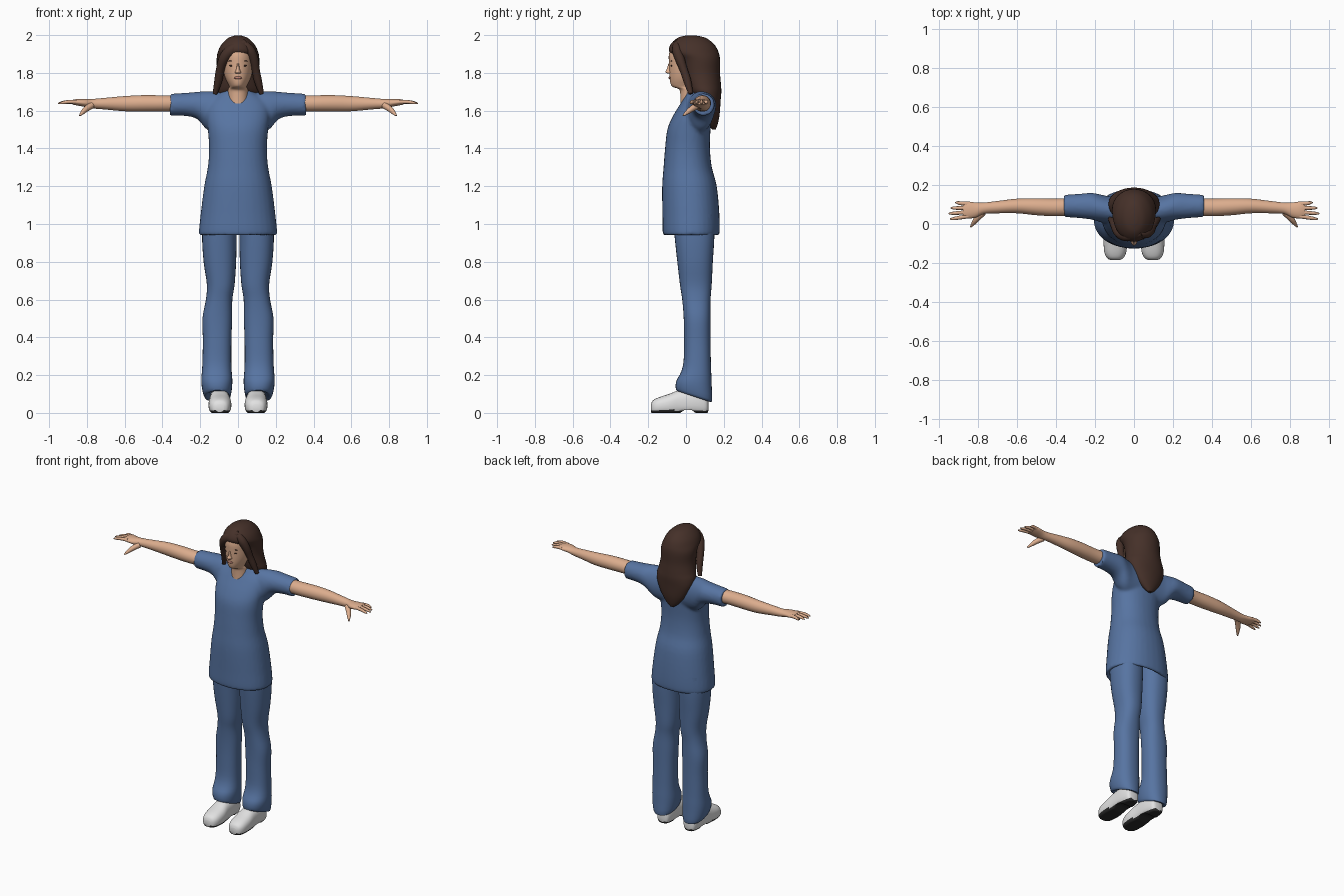
import bpy
import bmesh
from math import cos, sin, pi, copysign
from mathutils import Vector

cube = bpy.data.objects.get("Cube")
if cube:
    bpy.data.objects.remove(cube, do_unlink=True)


def material(name, red, green, blue):
    mat = bpy.data.materials.new(name)
    mat.use_nodes = True
    mat.diffuse_color = (red, green, blue, 1)
    mat.node_tree.nodes["Principled BSDF"].inputs["Base Color"].default_value = (red, green, blue, 1)
    return mat


cloth = material("blue cloth", .095, .175, .36)
skin = material("skin", .72, .42, .27)
hair_brown = material("dark brown hair", .06, .03, .022)
shoe_white = material("shoe white", .76, .76, .76)
sole_black = material("sole black", .025, .025, .025)
lip_pink = material("lip pink", .5, .22, .17)


def smooth(obj, angle=50):
    bpy.ops.object.select_all(action="DESELECT")
    obj.select_set(True)
    bpy.context.view_layer.objects.active = obj
    bpy.ops.object.shade_smooth_by_angle(angle=angle * pi / 180)


def resample(rings, steps=4):
    """Smoothly interpolate between the given cross-sections."""
    out = []
    last = len(rings) - 1
    for i in range(last):
        a, b, c, d = (rings[min(max(k, 0), last)] for k in (i - 1, i, i + 1, i + 2))
        for s in range(steps):
            t = s / steps
            out.append([q + t / 2 * (r - p + t * (2 * p - 5 * q + 4 * r - u + t * (3 * (q - r) + u - p)))
                        for p, q, r, u in zip(a, b, c, d)])
    return out + [list(rings[-1])]


def add_loft(bm, rings, axis, side=1, power=2, count=32):
    """Skin rings of (position, low1, high1, low2, high2) along an axis."""
    loops = []
    for pos, a0, a1, b0, b1 in resample(rings):
        loop = []
        for k in range(count):
            angle = 2 * pi * k / count
            u, v = (copysign(abs(f) ** (2 / power), f) for f in (cos(angle), sin(angle)))
            a = (a0 + a1) / 2 + u * (a1 - a0) / 2
            b = (b0 + b1) / 2 + v * (b1 - b0) / 2
            x, y, z = {"x": (pos, a, b), "y": (a, pos, b), "z": (a, b, pos)}[axis]
            loop.append(bm.verts.new((x * side, y, z)))
        loops.append(loop)
    for low, high in zip(loops, loops[1:]):
        for k in range(count):
            n = (k + 1) % count
            bm.faces.new((low[k], low[n], high[n], high[k]))
    bm.faces.new(loops[0])
    bm.faces.new(loops[-1])


def finish(name, bm, *mats):
    bmesh.ops.recalc_face_normals(bm, faces=bm.faces)
    mesh = bpy.data.meshes.new(name)
    bm.to_mesh(mesh)
    bm.free()
    for mat in mats:
        mesh.materials.append(mat)
    obj = bpy.data.objects.new(name, mesh)
    bpy.context.collection.objects.link(obj)
    smooth(obj)
    return obj


def loft(name, rings, axis, mat, side=1, power=2):
    bm = bmesh.new()
    add_loft(bm, rings, axis, side, power)
    return finish(name, bm, mat)


def centred(rows):
    """Turn (z, half width, front, back) into full rings."""
    return [(z, -w, w, front, back) for z, w, front, back in rows]


def tube(name, points, mat, side=1):
    curve = bpy.data.curves.new(name, "CURVE")
    curve.dimensions = "3D"
    curve.bevel_depth = 1
    curve.bevel_resolution = 4
    curve.use_fill_caps = True
    spline = curve.splines.new("NURBS")
    spline.points.add(len(points) - 1)
    for p, (x, y, z, r) in zip(spline.points, points):
        p.co = (x * side, y, z, 1)
        p.radius = r
    spline.use_endpoint_u = True
    spline.order_u = 3
    curve.materials.append(mat)
    obj = bpy.data.objects.new(name, curve)
    bpy.context.collection.objects.link(obj)


def blob(name, place, size, mat):
    bm = bmesh.new()
    bmesh.ops.create_uvsphere(bm, u_segments=16, v_segments=10, radius=1)
    bmesh.ops.scale(bm, vec=size, verts=bm.verts)
    bmesh.ops.translate(bm, vec=place, verts=bm.verts)
    finish(name, bm, mat)


# Tunic: body with a hollow hem, fused with one loft through both sleeves
body = bmesh.new()
add_loft(body, centred([
    (1.01, .17, -.08, .14), (.95, .185, -.1, .155), (.945, .207, -.122, .177),
    (1.05, .198, -.125, .177), (1.2, .179, -.126, .163), (1.3, .16, -.119, .137),
    (1.4, .153, -.111, .127), (1.5, .16, -.099, .13), (1.57, .167, -.07, .136),
    (1.64, .16, -.028, .14), (1.685, .11, -.002, .133), (1.712, .062, 0, .12)]), "z", power=2.2)
half = [(.36, .036, .15, 1.573, 1.69), (.28, .03, .155, 1.572, 1.694), (.215, .022, .16, 1.555, 1.7),
        (.165, .008, .15, 1.5, 1.703), (.1, 0, .14, 1.48, 1.7)]
add_loft(body, half + [(-x, *rest) for x, *rest in reversed(half)], "x")
tunic = finish("tunic", body, cloth, skin)
remesh = tunic.modifiers.new("fuse", "REMESH")
remesh.mode = "VOXEL"
remesh.voxel_size = .009
relax = tunic.modifiers.new("relax", "SMOOTH")
relax.factor = .5
relax.iterations = 7
fused = bpy.data.meshes.new_from_object(tunic.evaluated_get(bpy.context.evaluated_depsgraph_get()))
tunic.modifiers.clear()

# V neckline: cut along two slanted planes and colour the opening
bm = bmesh.new()
bm.from_mesh(fused)
slope = 1.6
for s in (-1, 1):
    near = [f for f in bm.faces if f.calc_center_median().z > 1.55 and f.calc_center_median().y < .1]
    geom = near + list({e for f in near for e in f.edges}) + list({v for f in near for v in f.verts})
    bmesh.ops.bisect_plane(bm, geom=geom, plane_co=(0, 0, slope), plane_no=(s * slope, 0, -1))
for f in bm.faces:
    c = f.calc_center_median()
    f.material_index = int(c.y < .06 and c.z > slope + slope * abs(c.x))
bm.to_mesh(fused)
bm.free()
fused.materials.clear()
fused.materials.append(cloth)
fused.materials.append(skin)
tunic.data = fused
smooth(tunic)

# Head with neck and face details
loft("head", centred([
    (1.6, .056, -.03, .09), (1.68, .054, -.03, .085), (1.712, .053, -.036, .09),
    (1.725, .046, -.068, .1), (1.738, .05, -.08, .105), (1.765, .064, -.086, .12),
    (1.8, .075, -.088, .13), (1.85, .081, -.09, .14), (1.9, .08, -.09, .14),
    (1.95, .06, -.07, .11), (1.98, .02, -.02, .05)]), "z", skin)
loft("nose", centred([
    (1.85, .007, -.093, -.06), (1.82, .01, -.102, -.06), (1.804, .016, -.11, -.06),
    (1.796, .012, -.096, -.06)]), "z", skin)
blob("lips", (0, -.086, 1.774), (.022, .007, .007), lip_pink)
for s, word in ((1, "left"), (-1, "right")):
    blob(word + "_eye", (s * .034, -.077, 1.838), (.014, .004, .004), hair_brown)
    blob(word + "_brow", (s * .035, -.077, 1.862), (.018, .004, .003), hair_brown)

# Hair: a long mass tapering down the back, plus swept fringe locks
loft("hair", centred([
    (1.998, .015, 0, .05), (1.985, .052, -.045, .105), (1.95, .088, -.082, .15),
    (1.91, .107, -.088, .172), (1.87, .113, -.04, .18), (1.8, .112, -.02, .18),
    (1.74, .122, -.005, .185), (1.7, .131, .015, .187), (1.65, .122, .06, .183),
    (1.58, .088, .09, .178), (1.53, .05, .115, .168), (1.5, .015, .138, .157)]), "z", hair_brown)
tube("right_fringe", [(.04, -.045, 1.96, .018), (-.02, -.064, 1.935, .03), (-.07, -.052, 1.89, .03),
                      (-.095, -.02, 1.82, .022), (-.105, .01, 1.75, .022), (-.122, .025, 1.69, .012)], hair_brown)
tube("left_fringe", [(.02, -.045, 1.96, .018), (.055, -.052, 1.935, .028), (.083, -.035, 1.88, .026),
                     (.095, -.01, 1.81, .02), (.107, .01, 1.75, .022), (.125, .025, 1.69, .012)], hair_brown)

for s, word in ((1, "left"), (-1, "right")):
    # Bare arm and palm
    loft(word + "_arm", [
        (.3, .045, .135, 1.595, 1.68), (.4, .04, .13, 1.595, 1.681), (.5, .045, .132, 1.595, 1.682),
        (.6, .055, .13, 1.597, 1.677), (.7, .055, .118, 1.606, 1.668), (.77, .052, .11, 1.612, 1.662),
        (.81, .034, .11, 1.62, 1.662), (.85, .028, .115, 1.627, 1.662), (.877, .032, .112, 1.633, 1.657)],
        "x", skin, s)
    # Fingers fan out from the knuckles
    for k, reach in enumerate((.945, .952, .942, .918)):
        y = .04 + .021 * k
        tip = .026 + .028 * k
        tube(f"{word}_finger_{k + 1}", [
            (.85, y, 1.646, .011), (.895, (y + tip) / 2, 1.648, .01),
            (reach - .012, tip, 1.641, .008), (reach, tip, 1.638, .003)], skin, s)
    tube(word + "_thumb", [(.775, .06, 1.628, .018), (.805, .03, 1.61, .016), (.825, .003, 1.588, .011),
                           (.838, -.015, 1.574, .004)], skin, s)

    # Trouser leg, hem dropping toward the heel
    leg = loft(word + "_trouser_leg", [
        (1.05, .002, .185, -.07, .15), (.93, .007, .19, -.06, .15), (.8, .01, .182, -.046, .142),
        (.68, .018, .165, -.032, .136), (.6, .03, .17, -.02, .13), (.5, .031, .188, -.012, .13),
        (.38, .035, .186, -.01, .13), (.25, .035, .189, -.016, .132), (.16, .03, .194, -.05, .136),
        (.09, .04, .178, -.052, .136), (.1, .06, .15, -.02, .1)], "z", cloth, s, 2.3)
    for v in leg.data.vertices:
        v.co.z -= max(0, min(1, (.2 - v.co.z) / .1)) * (v.co.y - .04) * .33

    # Shoe with a flat sole and a slight arch before the heel
    bm = bmesh.new()
    add_loft(bm, [
        (.118, .075, .12, .01, .06), (.105, .056, .14, -.01, .1), (.05, .045, .15, -.015, .13),
        (-.03, .042, .152, -.015, .122), (-.09, .035, .156, -.015, .1), (-.145, .04, .152, -.012, .082),
        (-.175, .055, .138, -.008, .066), (-.186, .075, .118, .005, .045)], "y", s, 2.4)
    for v in bm.verts:
        v.co.z = max(v.co.z, .014 if -.02 < v.co.y < .04 else 0)
    bm.normal_update()
    for f in bm.faces:
        f.material_index = int(f.calc_center_median().z < .015)
    finish(word + "_shoe", bm, shoe_white, sole_black)
